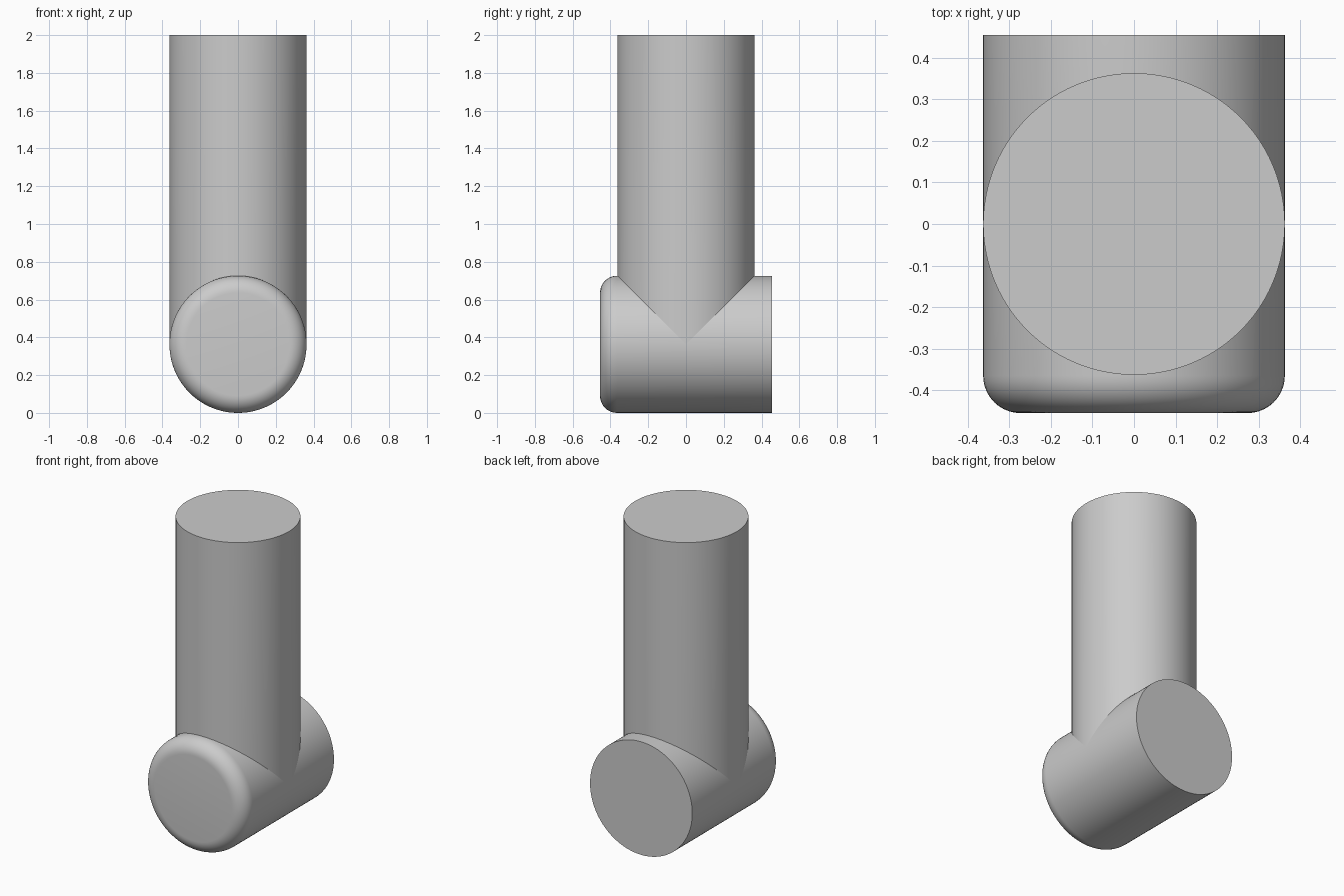
import bpy
import bmesh
import math
from mathutils import Matrix

RADIUS = 0.363
HALF_LENGTH = 0.455
FILLET = 0.09
HEIGHT = 2.0
SEGMENTS = 96

cube = bpy.data.objects.get("Cube")
if cube:
    bpy.data.objects.remove(cube, do_unlink=True)

grey = bpy.data.materials.new("plain grey")
grey.use_nodes = True
colour = (0.6, 0.6, 0.6, 1.0)
grey.diffuse_color = colour
grey.node_tree.nodes["Principled BSDF"].inputs["Base Color"].default_value = colour


def cylinder(length, matrix):
    bm = bmesh.new()
    bmesh.ops.create_cone(bm, cap_ends=True, segments=SEGMENTS, radius1=RADIUS,
                          radius2=RADIUS, depth=length, matrix=matrix)
    return bm


def finish(bm, name):
    bmesh.ops.recalc_face_normals(bm, faces=bm.faces)
    mesh = bpy.data.meshes.new(name)
    bm.to_mesh(mesh)
    bm.free()
    mesh.materials.append(grey)
    obj = bpy.data.objects.new(name, mesh)
    bpy.context.collection.objects.link(obj)
    bpy.ops.object.select_all(action="DESELECT")
    obj.select_set(True)
    bpy.context.view_layer.objects.active = obj
    bpy.ops.object.shade_smooth_by_angle(angle=math.radians(30))


# Horizontal barrel with a rounded front rim
barrel = cylinder(2 * HALF_LENGTH, Matrix.Translation((0, 0, RADIUS))
                  @ Matrix.Rotation(math.pi / 2, 4, "X"))
rim = [e for e in barrel.edges if all(v.co.y < 0 for v in e.verts)]
bmesh.ops.bevel(barrel, geom=rim, offset=FILLET, offset_type="OFFSET",
                segments=10, profile=0.5, affect="EDGES")
finish(barrel, "horizontal_barrel")

# Upright post, its foot mitred to sit on the barrel
post = cylinder(HEIGHT - RADIUS, Matrix.Translation((0, 0, (HEIGHT + RADIUS) / 2)))
foot = [f for f in post.faces if f.calc_center_median().z < RADIUS + 0.01]
bmesh.ops.delete(post, geom=foot, context="FACES_ONLY")
for v in post.verts:
    if v.co.z < 1:
        v.co.z = RADIUS + abs(v.co.y)
finish(post, "upright_post")
